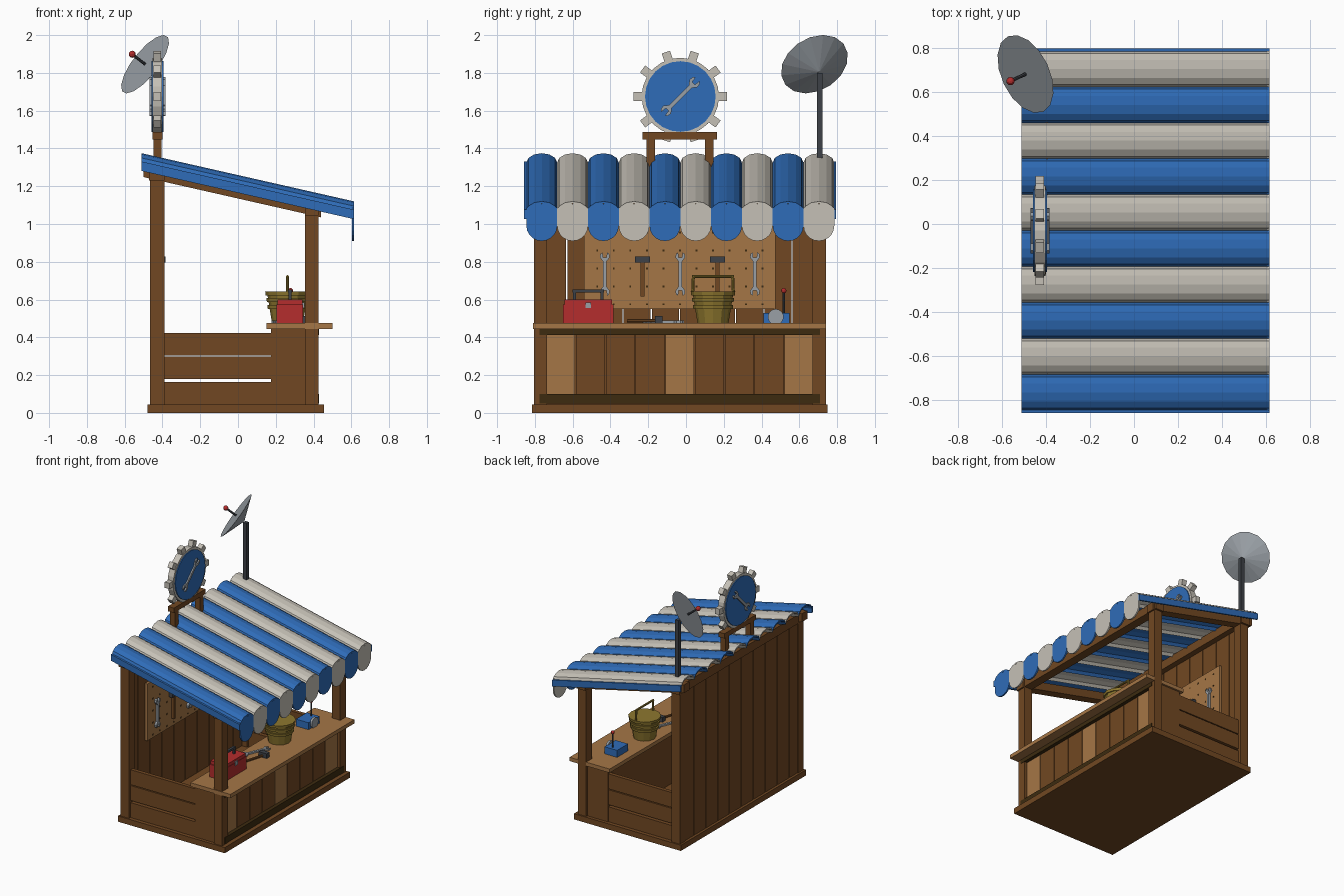
import bpy, bmesh, math
from mathutils import Matrix, Vector

if "Cube" in bpy.data.objects:
    bpy.data.objects.remove(bpy.data.objects["Cube"])

COLORS = {
    "brown wood": (0.165, 0.064, 0.016), "dark wood": (0.047, 0.024, 0.005),
    "tan wood": (0.376, 0.18, 0.061), "blue": (0.028, 0.15, 0.48),
    "cream": (0.56, 0.53, 0.47), "red": (0.46, 0.026, 0.026),
    "steel": (0.32, 0.35, 0.38), "dark metal": (0.047, 0.053, 0.063),
    "olive wicker": (0.27, 0.185, 0.028),
}
MATS = {}
for cname, c in COLORS.items():
    MATS[cname] = bpy.data.materials.new(cname)
    MATS[cname].diffuse_color = (*c, 1)

# Local plane frames: outline lies in the YZ plane (extruded along x)
FACE_X = Matrix(((0, 0, 1), (1, 0, 0), (0, 1, 0))).to_4x4()
# Shear that gives the roof its slope, falling toward +x
SLOPE = Matrix(((1, 0, 0, 0), (0, 1, 0, 0), (-0.2267, 0, 1, 0), (0, 0, 0, 1)))
CY = -0.03  # middle of the stall along y


def finish(name, bm, mat):
    bmesh.ops.recalc_face_normals(bm, faces=bm.faces)
    me = bpy.data.meshes.new(name)
    bm.to_mesh(me)
    bm.free()
    me.materials.append(MATS[mat])
    ob = bpy.data.objects.new(name, me)
    bpy.context.collection.objects.link(ob)
    return ob


def box(name, x, y, z, mat, M=Matrix()):
    bm = bmesh.new()
    size = Matrix.Diagonal((x[1] - x[0], y[1] - y[0], z[1] - z[0], 1))
    mid = Vector((sum(x) / 2, sum(y) / 2, sum(z) / 2))
    bmesh.ops.create_cube(bm, size=1, matrix=M @ Matrix.Translation(mid) @ size)
    return finish(name, bm, mat)


def prism(name, pts, depth, mat, M):
    bm = bmesh.new()
    f = bm.faces.new([bm.verts.new((u, v, -depth / 2)) for u, v in pts])
    r = bmesh.ops.extrude_face_region(bm, geom=[f])
    bmesh.ops.translate(bm, vec=(0, 0, depth),
                        verts=[e for e in r["geom"] if isinstance(e, bmesh.types.BMVert)])
    bm.transform(M)
    return finish(name, bm, mat)


def rod(name, p0, p1, r0, mat, r1=None, segs=8):
    p0, p1 = Vector(p0), Vector(p1)
    d = p1 - p0
    M = Matrix.Translation((p0 + p1) / 2) @ d.to_track_quat('Z', 'Y').to_matrix().to_4x4()
    bm = bmesh.new()
    bmesh.ops.create_cone(bm, cap_ends=True, segments=segs, radius1=r0,
                          radius2=r0 if r1 is None else r1, depth=d.length, matrix=M)
    return finish(name, bm, mat)


def ball(name, p, r, mat):
    bm = bmesh.new()
    bmesh.ops.create_uvsphere(bm, u_segments=10, v_segments=6, radius=r,
                              matrix=Matrix.Translation(p))
    return finish(name, bm, mat)


def wrench(name, M, depth=0.012):
    q = [(0.009, 0.088), (0.012, 0.115), (0.023, 0.107), (0.026, 0.088), (0.009, 0.066)]
    right = q + [(u, -v) for u, v in reversed(q)]
    pts = right + [(-u, v) for u, v in reversed(right)]
    return prism(name, pts, depth, "steel", M)


# Floor and corner posts
box("floor", (-0.48, 0.455), (-0.815, 0.75), (0, 0.045), "brown wood")
for y in ((-0.805, -0.735), (0.67, 0.74)):
    box("back_post", (-0.465, -0.39), y, (0.045, 1.24), "brown wood")
    box("front_post", (0.355, 0.425), y, (0.045, 1.09), "brown wood")
    box("rafter", (-0.50, 0.44), y, (1.135, 1.20), "brown wood", SLOPE)
box("back_beam", (-0.47, -0.39), (-0.82, 0.755), (1.23, 1.30), "brown wood")
box("front_beam", (0.355, 0.425), (-0.82, 0.755), (1.045, 1.11), "brown wood")

# Back wall planks with narrow gaps
for i in range(10):
    y = -0.78 + 0.149 * i
    box("back_plank", (-0.46, -0.435), (y + 0.003, y + 0.146), (0.045, 1.26), "brown wood")

# Side boards and counter body
for y in ((-0.785, -0.755), (0.69, 0.72)):
    for z in (0.045, 0.18, 0.305):
        box("side_board", (-0.39, 0.18), y, (z, z + 0.118), "brown wood")
box("counter_body", (0.175, 0.385), (-0.79, 0.725), (0.045, 0.445), "brown wood")
box("counter_top", (0.15, 0.50), (-0.81, 0.74), (0.445, 0.475), "tan wood")
for i in range(9):
    y = -0.742 + 0.1575 * i
    box("counter_plank", (0.38, 0.40), (y + 0.003, y + 0.1545), (0.09, 0.43),
        "tan wood" if i % 4 == 0 else "brown wood")
for z in ((0.05, 0.10), (0.413, 0.443)):
    box("counter_trim", (0.38, 0.428), (-0.775, 0.71), z, "dark wood")

# Striped awning: arched strips, hanging scallops, side fascias
W = 0.163
arc = [math.pi * k / 6 for k in range(7)]
for i in range(10):
    mat = "cream" if i % 2 else "blue"
    yc = -0.845 + W * (i + 0.5)
    outer = [(-W / 2 * math.cos(a), 0.05 * math.sin(a)) for a in arc]
    inner = [(u, v - 0.012) for u, v in reversed(outer)]
    prism("awning_strip", outer + inner, 1.125, mat,
          SLOPE @ Matrix.Translation((0.0525, yc, 1.209)) @ FACE_X)
    scallop = [(W / 2, 1.085), (0.05, 1.105), (-0.05, 1.105), (-W / 2, 1.085)]
    scallop += [(-W / 2 * math.cos(math.pi * k / 10), 0.99 - 0.08 * math.sin(math.pi * k / 10))
                for k in range(11)]
    prism("awning_scallop", scallop, 0.012, mat, Matrix.Translation((0.609, yc, 0)) @ FACE_X)
for y in ((-0.858, -0.843), (0.783, 0.795)):
    box("awning_fascia", (-0.51, 0.615), y, (1.165, 1.215), "blue", SLOPE)

# Pegboard with holes and hanging tools
box("pegboard", (-0.435, -0.415), (-0.54, 0.475), (0.55, 1.0), "tan wood")
for r in range(5):
    for c in range(11):
        y, z = -0.47 + 0.0875 * c, 0.575 + 0.095 * r
        box("peg_hole", (-0.416, -0.413), (y - 0.005, y + 0.005), (z - 0.005, z + 0.005), "dark wood")
for y in (-0.43, CY, 0.365):
    wrench("hanging_wrench", Matrix.Translation((-0.403, y, 0.735)) @ FACE_X, 0.018)
for y in (-0.23, 0.167):
    box("hanging_hammer_handle", (-0.412, -0.392), (y - 0.01, y + 0.01), (0.615, 0.80), "brown wood")
    box("hanging_hammer_head", (-0.414, -0.385), (y - 0.04, y + 0.04), (0.795, 0.828), "dark metal")

# Gear sign on its stand
SX, SZ = -0.427, 1.675
for y in (-0.187, 0.123):
    box("sign_leg", (-0.447, -0.405), (y - 0.022, y + 0.022), (1.25, 1.455), "brown wood")
box("sign_bar", (-0.452, -0.40), (-0.23, 0.165), (1.448, 1.486), "brown wood")
rod("sign_gear", (SX - 0.025, CY, SZ), (SX + 0.025, CY, SZ), 0.205, "cream", segs=24)
rod("sign_disc", (SX - 0.032, CY, SZ), (SX + 0.032, CY, SZ), 0.187, "blue", segs=24)
for i in range(10):
    M = Matrix.Translation((SX, CY, SZ)) @ Matrix.Rotation(math.tau * i / 10, 4, 'X')
    box("sign_tooth", (-0.02, 0.02), (0.195, 0.247), (-0.023, 0.023), "cream", M)
for side in (-1, 1):
    M = Matrix.Translation((SX + side * 0.036, CY, SZ)) @ Matrix.Rotation(-math.pi / 4, 4, 'X')
    wrench("sign_wrench", M @ FACE_X @ Matrix.Scale(1.12, 4))

# Satellite dish on a pole
n = Vector((-0.74, -0.35, 0.575)).normalized()
rim = Vector((-0.492, 0.68, 1.846))
box("dish_pole", (-0.442, -0.412), (0.693, 0.723), (1.24, 1.80), "dark metal")
rod("dish", rim - n * 0.07, rim, 0.006, "steel", 0.189, 16)
rod("dish_arm", rim - n * 0.01, rim + n * 0.09, 0.008, "dark metal")
ball("dish_receiver", rim + n * 0.092, 0.019, "red")

# Toolbox
box("toolbox", (0.205, 0.345), (-0.65, -0.385), (0.475, 0.575), "red")
box("toolbox_lid", (0.208, 0.342), (-0.642, -0.392), (0.575, 0.60), "red")
box("toolbox_latch", (0.34, 0.352), (-0.533, -0.503), (0.555, 0.585), "steel")
for y in (-0.59, -0.445):
    box("toolbox_handle_post", (0.267, 0.283), (y - 0.008, y + 0.008), (0.60, 0.645), "dark metal")
box("toolbox_handle", (0.265, 0.285), (-0.60, -0.435), (0.638, 0.654), "dark metal")

# Loose hammer and wrench on the counter
rod("loose_hammer_handle", (0.28, -0.31, 0.487), (0.33, -0.145, 0.487), 0.009, "brown wood")
box("loose_hammer_head", (0.295, 0.365), (-0.163, -0.125), (0.475, 0.512), "dark metal")
wrench("loose_wrench", Matrix.Translation((0.24, -0.12, 0.482)) @ Matrix.Rotation(-0.4, 4, 'Z'))

# Wicker basket
bx, by = 0.262, 0.143
rod("basket_body", (bx, by, 0.475), (bx, by, 0.635), 0.082, "olive wicker", 0.108, 12)
for z, r in ((0.56, 0.107), (0.597, 0.112), (0.632, 0.118)):
    rod("basket_band", (bx, by, z - 0.01), (bx, by, z + 0.01), r - 0.003, "olive wicker", r, 12)
for s in (-1, 1):
    rod("basket_handle_side", (bx, by + s * 0.108, 0.63), (bx, by + s * 0.104, 0.725), 0.008, "olive wicker")
rod("basket_handle_top", (bx, by - 0.11, 0.722), (bx, by + 0.11, 0.722), 0.008, "olive wicker")

# Small control box with dial and lever
box("control_box", (0.22, 0.33), (0.41, 0.547), (0.475, 0.53), "blue")
rod("control_dial", (0.325, 0.475, 0.508), (0.342, 0.475, 0.508), 0.042, "steel", segs=14)
rod("control_lever", (0.278, 0.518, 0.525), (0.278, 0.518, 0.645), 0.007, "dark metal")
ball("control_knob", (0.278, 0.518, 0.647), 0.014, "red")

for m in bpy.data.materials:
    if m.users and not m.is_grease_pencil:
        m.use_nodes = True
        m.node_tree.nodes["Principled BSDF"].inputs["Base Color"].default_value = m.diffuse_color
